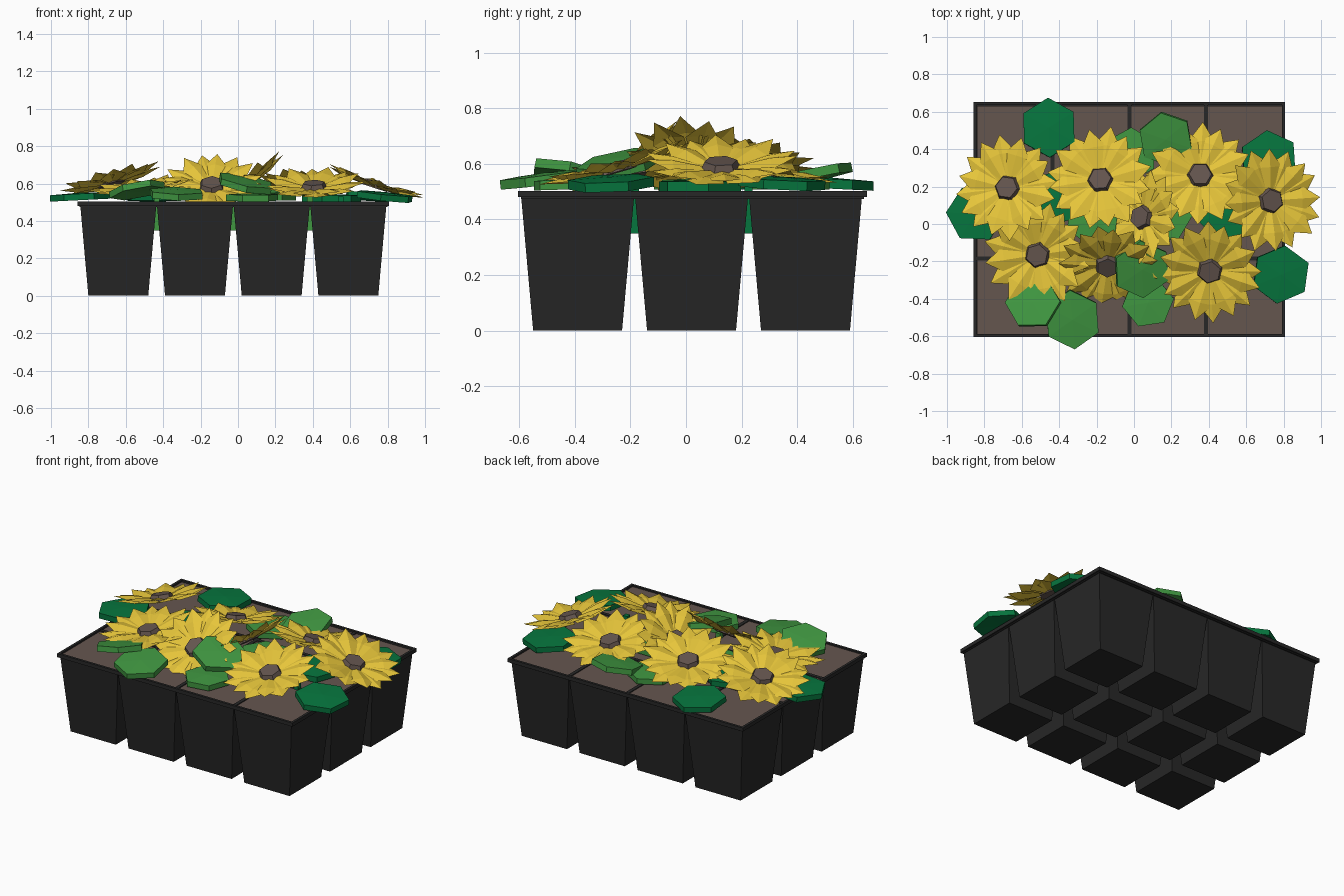
import bpy, bmesh, math, random
from mathutils import Vector, Matrix

if "Cube" in bpy.data.objects:
    bpy.data.objects.remove(bpy.data.objects["Cube"])
random.seed(4)


def mat(name, r, g, b):
    lin = lambda c: ((c / 255 + 0.055) / 1.055) ** 2.4
    m = bpy.data.materials.new(name)
    m.diffuse_color = (lin(r), lin(g), lin(b), 1)
    m.use_nodes = True
    m.node_tree.nodes["Principled BSDF"].inputs["Base Color"].default_value = m.diffuse_color
    return m


BLACK = mat("black plastic", 39, 39, 39)
BROWN = mat("soil brown", 101, 86, 79)
YELLOW = mat("petal yellow", 230, 197, 58)
DARK = mat("dark green", 6, 118, 62)
LIGHT = mat("light green", 64, 151, 65)


def finish(name, bm, *mats):
    me = bpy.data.meshes.new(name)
    bm.to_mesh(me)
    bm.free()
    ob = bpy.data.objects.new(name, me)
    for m in mats:
        me.materials.append(m)
    bpy.context.collection.objects.link(ob)
    return ob


def box(bm, x0, x1, y0, y1, z0, z1):
    r = bmesh.ops.create_cube(bm, size=1)
    for v in r["verts"]:
        v.co = Vector((x0 + (x1 - x0) * (v.co.x + .5), y0 + (y1 - y0) * (v.co.y + .5),
                       z0 + (z1 - z0) * (v.co.z + .5)))


def tilted(x, y, z, nx, ny, spin):
    """Placement whose local z leans along (nx, ny)."""
    n = Vector((nx, ny, math.sqrt(1 - nx * nx - ny * ny)))
    q = Vector((0, 0, 1)).rotation_difference(n)
    return Matrix.Translation((x, y, z)) @ q.to_matrix().to_4x4() @ Matrix.Rotation(spin, 4, "Z")


XS = [-0.64 + 0.41 * i for i in range(4)]
YS = [-0.39 + 0.41 * i for i in range(3)]

# tapered pots
bm = bmesh.new()
for x in XS:
    for y in YS:
        bmesh.ops.create_cone(bm, cap_ends=True, segments=4, radius1=0.16 * math.sqrt(2),
                              radius2=0.203 * math.sqrt(2), depth=0.48,
                              matrix=Matrix.Translation((x, y, 0.24)) @ Matrix.Rotation(math.pi / 4, 4, "Z"))
finish("pots", bm, BLACK)

# rim, dividers and web
X0, X1, Y0, Y1 = -0.858, 0.808, -0.604, 0.651
bm = bmesh.new()
for x in (X0 + 0.008, X1 - 0.008):
    box(bm, x - 0.008, x + 0.008, Y0, Y1, 0.48, 0.503)
for y in (Y0 + 0.008, Y1 - 0.008):
    box(bm, X0, X1, y - 0.008, y + 0.008, 0.48, 0.503)
for x in XS[:3]:
    box(bm, x + 0.194, x + 0.216, Y0, Y1, 0.48, 0.499)
for y in YS[:2]:
    box(bm, X0, X1, y + 0.194, y + 0.216, 0.48, 0.499)
box(bm, X0 + 0.01, X1 - 0.01, Y0 + 0.01, Y1 - 0.01, 0.474, 0.482)
finish("tray_rim", bm, BLACK)

# soil in each cell
bm = bmesh.new()
for x in XS:
    for y in YS:
        box(bm, x - 0.2, x + 0.2, y - 0.2, y + 0.2, 0.481, 0.494)
finish("soil", bm, BROWN)

# stems showing in the gaps between pots
for m, x, y in ((LIGHT, -0.435, -0.3), (LIGHT, -0.025, -0.3), (LIGHT, 0.385, -0.3),
                (DARK, 0.55, -0.185), (DARK, 0.55, 0.225)):
    bm = bmesh.new()
    box(bm, x - 0.015, x + 0.015, y - 0.015, y + 0.015, 0.35, 0.53)
    finish("stem", bm, m)


# flowers: two rings of ridged petals and a hexagonal centre
def petal_ring(bm, n, R, cup, z, off):
    for i in range(n):
        a = 2 * math.pi * (i + off) / n + random.uniform(-.05, .05)
        L = R * random.uniform(.96, 1.03)

        def p(r, s, dz):
            return bm.verts.new((r * math.cos(a) - s * math.sin(a), r * math.sin(a) + s * math.cos(a),
                                 z + dz + cup * (r / R) ** 1.3))
        base, tip = p(.04, 0, 0), p(L, 0, 0)
        mid = p(.64 * L, 0, 0.012)
        for s in (1, -1):
            b, c = p(.055, s * .02, -.003), p(.64 * L, s * .255 * R, -.008)
            for f in ((base, b, c), (base, c, mid), (mid, c, tip)):
                bm.faces.new(f if s < 0 else f[::-1])


def flower(x, y, z, nx, ny, R=0.285):
    bm = bmesh.new()
    petal_ring(bm, 8, R, 0.032, -0.004, 0)
    petal_ring(bm, 8, R * 0.97, 0.04, 0.002, 0.5)
    k = len(bm.faces)
    bmesh.ops.create_cone(bm, cap_ends=True, segments=6, radius1=0.076, radius2=0.06, depth=0.036,
                          matrix=Matrix.Translation((0, 0, 0.012)))
    bm.faces.ensure_lookup_table()
    for f in bm.faces[k:]:
        f.material_index = 1
    bm.transform(tilted(x, y, z, nx, ny, random.uniform(0, 6)))
    finish("flower", bm, YELLOW, BROWN)


for f in [(-0.675, 0.192, 0.6, -0.25, 0.15), (-0.18, 0.235, 0.585, -0.1, 0.24),
          (0.353, 0.26, 0.575, 0.05, 0.24), (0.73, 0.125, 0.582, 0.31, 0.0),
          (0.045, 0.035, 0.585, -0.58, 0.12, 0.265), (-0.515, -0.165, 0.565, -0.13, -0.1),
          (-0.14, -0.22, 0.582, -0.03, -0.55, 0.275), (0.405, -0.25, 0.575, -0.03, -0.27)]:
    flower(*f)


# leaves: thick six-sided slabs with a slight crease
def leaf(m, x, y, z, nx, ny, spin, R=0.16, T=0.034):
    bm = bmesh.new()
    rings = []
    for h in (-T / 2, T / 2):
        ring = [bm.verts.new((R * math.cos(i * math.pi / 3), R * .97 * math.sin(i * math.pi / 3), h))
                for i in range(6)]
        rings.append((ring, bm.verts.new((0, 0, h + 0.006))))
    (lo, cl), (hi, ch) = rings
    for i in range(6):
        j = (i + 1) % 6
        bm.faces.new((hi[i], hi[j], ch))
        bm.faces.new((lo[j], lo[i], cl))
        bm.faces.new((lo[i], lo[j], hi[j], hi[i]))
    bm.transform(tilted(x, y, z, nx, ny, spin))
    finish("leaf", bm, m)


for l in [(DARK, -0.455, 0.515, 0.528, 0, 0.05, 1.6), (DARK, -0.845, 0.055, 0.528, -0.05, 0, 3.1),
          (DARK, 0.72, 0.345, 0.53, 0.05, 0.05, 0.6), (DARK, 0.785, -0.27, 0.53, 0.1, -0.05, 0.4),
          (DARK, 0.50, 0.05, 0.52, 0, 0, 0.2), (DARK, -0.42, 0.14, 0.525, 0, 0, 0.3),
          (LIGHT, 0.17, 0.455, 0.56, -0.05, -0.2, 0.7, 0.15), (LIGHT, -0.02, 0.37, 0.525, 0, 0, 0.5, 0.15),
          (LIGHT, -0.33, -0.51, 0.545, 0.03, -0.13, 1.65), (LIGHT, -0.54, -0.42, 0.565, -0.18, 0.2, 0.0, 0.15),
          (LIGHT, 0.075, -0.42, 0.525, 0, -0.03, 0.15, 0.14), (LIGHT, 0.04, -0.24, 0.6, 0.2, -0.2, 0.6, 0.16),
          (LIGHT, -0.22, 0.03, 0.525, 0, 0, 0.4, 0.15), (LIGHT, 0.16, 0.04, 0.525, 0, 0, 0, 0.15)]:
    leaf(*l)
